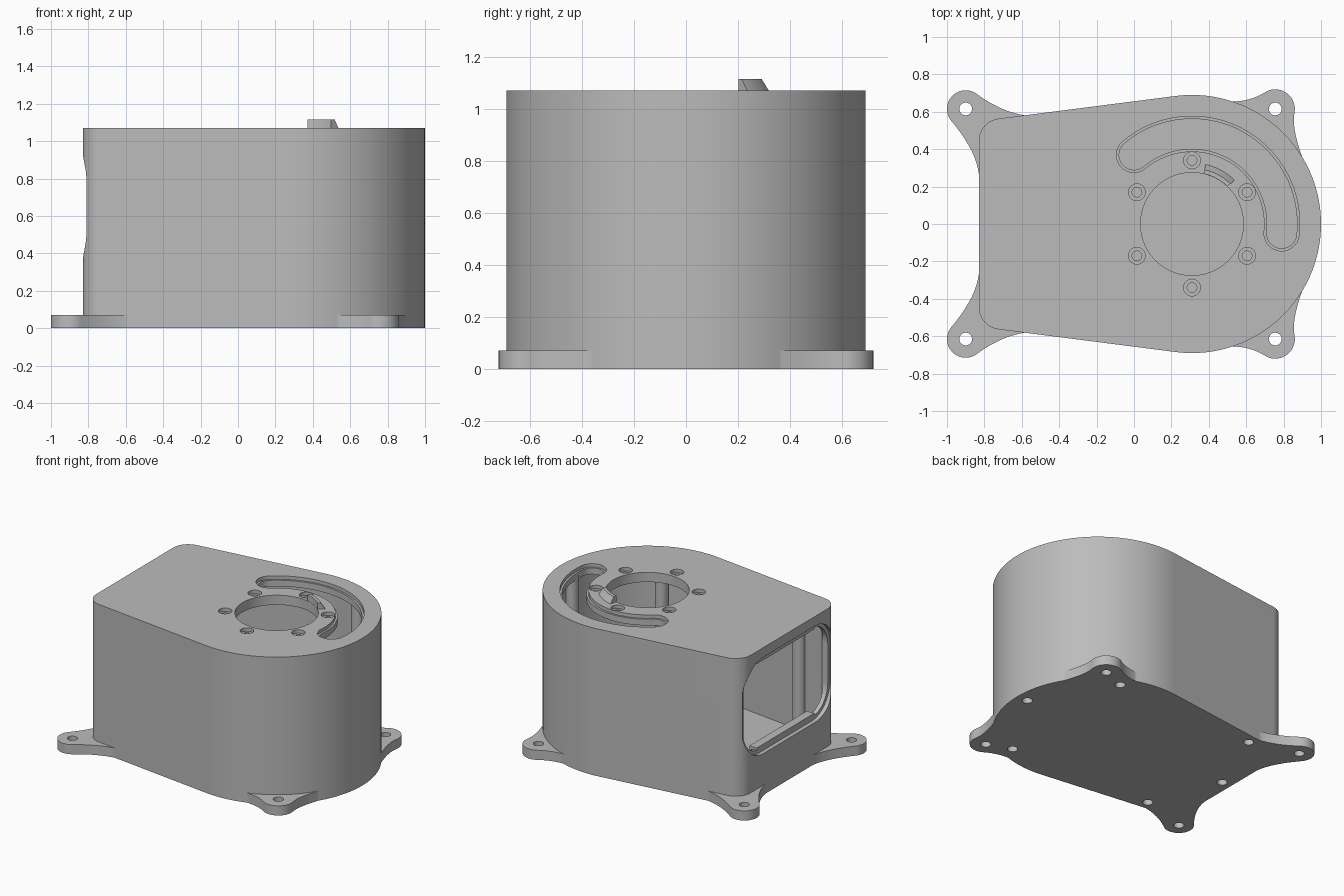
import bpy, bmesh
from math import sin, cos, radians, pi
from mathutils import Matrix, Vector

if "Cube" in bpy.data.objects:
    bpy.data.objects.remove(bpy.data.objects["Cube"], do_unlink=True)

grey = bpy.data.materials.new("light_grey_plastic")
grey.use_nodes = True
GREY = (0.5, 0.5, 0.5, 1)
grey.diffuse_color = GREY
grey.node_tree.nodes["Principled BSDF"].inputs["Base Color"].default_value = GREY

HUB = (0.31, 0.0)      # centre of the round end
TOP = 1.07


def arc(c, r, a0, a1, n):
    steps = [radians(a0 + (a1 - a0) * i / n) for i in range(n + 1)]
    return [(c[0] + r * cos(a), c[1] + r * sin(a)) for a in steps]


def curve(a, b, c, n=10):
    a, b, c = Vector(a), Vector(b), Vector(c)
    ts = [i / n for i in range(n + 1)]
    return [tuple(a * (1 - t) ** 2 + b * 2 * t * (1 - t) + c * t * t) for t in ts]


def loft(name, low, high, z0, z1, fillet=0):
    """Solid between two matching outlines, with an optional rounded top edge."""
    bm = bmesh.new()
    a = [bm.verts.new((x, y, z0)) for x, y in low]
    b = [bm.verts.new((x, y, z1)) for x, y in high]
    n = len(a)
    bm.faces.new(a[::-1])
    cap = bm.faces.new(b)
    for i in range(n):
        j = (i + 1) % n
        bm.faces.new((a[i], a[j], b[j], b[i]))
    if fillet:
        bmesh.ops.bevel(bm, geom=list(cap.edges), offset=fillet, segments=7,
                        profile=0.5, affect='EDGES')
    bmesh.ops.recalc_face_normals(bm, faces=bm.faces)
    me = bpy.data.meshes.new(name)
    bm.to_mesh(me)
    bm.free()
    me.materials.append(grey)
    ob = bpy.data.objects.new(name, me)
    bpy.context.collection.objects.link(ob)
    return ob


def prism(name, pts, z0, z1, fillet=0):
    return loft(name, pts, pts, z0, z1, fillet)


def disc(c, r, n=28):
    return arc(c, r, 0, 360, n)[:-1]


def box(name, x0, x1, y0, y1, z0, z1):
    return prism(name, [(x0, y0), (x1, y0), (x1, y1), (x0, y1)], z0, z1)


def combine(target, other, op):
    m = target.modifiers.new("combine", 'BOOLEAN')
    m.operation, m.object, m.solver = op, other, 'EXACT'
    bpy.context.view_layer.objects.active = target
    bpy.ops.object.modifier_apply(modifier=m.name)
    bpy.data.objects.remove(other, do_unlink=True)


def cut(target, pts, z0, z1):
    combine(target, prism("cutter", pts, z0, z1), 'DIFFERENCE')


def body_outline(inset):
    lean = 97.3
    corner = (-0.71, 0.444)
    return (arc(HUB, 0.69 - inset, -lean, lean, 72)
            + arc(corner, 0.12 - inset, lean, 180, 10)
            + arc((corner[0], -corner[1]), 0.12 - inset, 180, 360 - lean, 10))


def slot_outline(half):
    mid, a0, a1 = 0.482, -6, 130
    ends = [(HUB[0] + mid * cos(radians(a)), mid * sin(radians(a))) for a in (a0, a1)]
    return (arc(HUB, mid + half, a0, a1, 48) + arc(ends[1], half, a1, a1 + 180, 14)[1:-1]
            + arc(HUB, mid - half, a1, a0, 48) + arc(ends[0], half, a0 + 180, a0 + 360, 14)[1:-1])


def round_rect(w, h, r):
    pts = []
    for k, (sx, sy) in enumerate([(1, 1), (-1, 1), (-1, -1), (1, -1)]):
        pts += arc((sx * (w - r), sy * (h - r)), r, 90 * k, 90 * k + 90, 10)
    return pts


# Hollow housing with a rounded upper rim
housing = prism("housing", body_outline(0), 0, TOP, fillet=0.07)
cut(housing, body_outline(0.06), 0.08, 1.0)

# Mounting ears
for s in (1, -1):
    right_tip, left_tip = (0.755, 0.615), (-0.9, 0.615)
    tip = arc(right_tip, 0.105, 115, -10, 18)
    right = (curve((0.5, 0.655), (0.62, 0.65), tip[0])[:-1] + tip
             + curve(tip[-1], (0.84, 0.51), (0.91, 0.33))[1:] + [(0.6, 0.3)])
    tip = arc(left_tip, 0.1, 215, 50, 20)
    left = (curve((-0.828, 0.24), (-0.83, 0.38), tip[0])[:-1] + tip
            + curve(tip[-1], (-0.71, 0.6), (-0.58, 0.58))[1:] + [(-0.6, 0.3)])
    for pts in (right, left):
        combine(housing, prism("ear", [(x, s * y) for x, y in pts], 0, 0.07), 'UNION')
    for c in (right_tip, left_tip):
        cut(housing, disc((c[0], s * c[1]), 0.034), -0.1, 0.2)

# Screw holes in the underside, each with a post above it
posts = [(0.58, 0.55, 1.02), (0.58, -0.55, 1.02), (0.915, 0, 1.02),
         (-0.55, 0.515, 1.02), (-0.55, -0.515, 1.02), (-0.755, 0, 0.28)]
for i, (x, y, top) in enumerate(posts):
    cut(housing, disc((x, y), 0.034), -0.1, 0.055)
    prism(f"screw_post_{i + 1}", disc((x, y), 0.045), 0.07, top)

# Round hole, curved slot with a stepped rim, and ring of screws in the top
cut(housing, disc(HUB, 0.275, 64), 0.9, 1.2)
cut(housing, slot_outline(0.094), TOP - 0.025, 1.2)
cut(housing, slot_outline(0.08), 0.9, 1.2)
for k in range(6):
    a = radians(30 + 60 * k)
    c = (HUB[0] + 0.34 * cos(a), 0.34 * sin(a))
    cut(housing, disc(c, 0.045), TOP - 0.025, 1.2)
    cut(housing, disc(c, 0.026), 0.9, 1.2)

# Large end window with a recessed rim
turn = Matrix(((0, 0, 1, 0), (1, 0, 0, 0), (0, 1, 0, 0.65), (0, 0, 0, 1)))
for shrink, depth in ((0, -0.80), (0.025, -0.70)):
    window = prism("window_cutter", round_rect(0.51 - shrink, 0.35 - shrink, 0.21 - shrink),
                   -1.1, depth)
    window.data.transform(turn)
    combine(housing, window, 'DIFFERENCE')

# Catch strips above and below the window
box("lower_catch", -0.80, -0.74, -0.33, 0.33, 0.31, 0.345)
box("upper_catch", -0.80, -0.74, -0.33, 0.33, 0.955, 0.99)

# Chamfered stop tab beside the round hole
inner = arc(HUB, 0.276, 77, 47, 10)
loft("stop_tab", inner + arc(HUB, 0.333, 46, 77, 10),
     inner + arc(HUB, 0.298, 46, 77, 10), TOP - 0.01, 1.115)

# Smooth shading with crisp edges
for ob in bpy.context.collection.objects:
    if ob.type == 'MESH' and grey.name in ob.data.materials:
        bpy.ops.object.select_all(action='DESELECT')
        ob.select_set(True)
        bpy.context.view_layer.objects.active = ob
        bpy.ops.object.shade_smooth_by_angle(angle=radians(30))
        weighted = ob.modifiers.new("weighted_normals", 'WEIGHTED_NORMAL')
        weighted.keep_sharp = True
